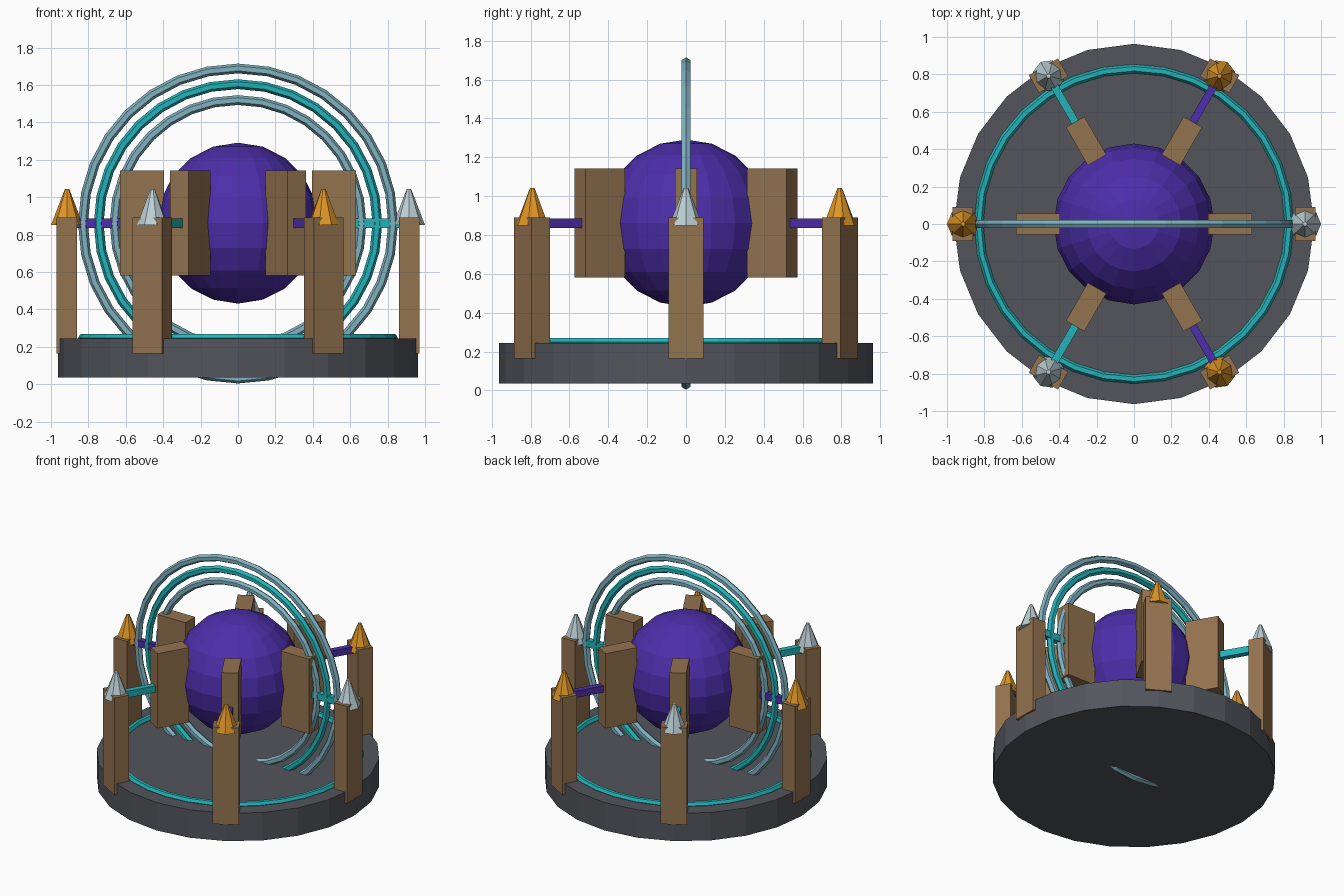
import bpy, bmesh, math
from mathutils import Matrix, Vector

if "Cube" in bpy.data.objects:
    bpy.data.objects.remove(bpy.data.objects["Cube"])


def srgb(r, g, b):
    return [((c / 255 + 0.055) / 1.055) ** 2.4 for c in (r, g, b)] + [1.0]


def material(name, rgb):
    m = bpy.data.materials.new(name)
    m.diffuse_color = srgb(*rgb)
    m.use_nodes = True
    m.node_tree.nodes["Principled BSDF"].inputs["Base Color"].default_value = m.diffuse_color
    return m


STONE = material("dark stone", (82, 85, 92))
WOOD = material("brown wood", (148, 115, 79))
PURPLE = material("deep purple", (76, 46, 170))
TEAL = material("teal", (36, 178, 184))
PALE = material("pale blue", (128, 178, 192))
GOLD = material("gold", (222, 150, 38))
SILVER = material("silver", (188, 208, 213))

CENTRE = 0.859  # height of the orb and the upright rings


def finish(name, bm, mat, matrix=Matrix()):
    bmesh.ops.transform(bm, matrix=matrix, verts=bm.verts)
    bmesh.ops.recalc_face_normals(bm, faces=bm.faces)
    mesh = bpy.data.meshes.new(name)
    bm.to_mesh(mesh)
    bm.free()
    mesh.materials.append(mat)
    ob = bpy.data.objects.new(name, mesh)
    bpy.context.collection.objects.link(ob)
    return ob


def cone(name, sides, r1, r2, z0, z1, mat, matrix=Matrix()):
    bm = bmesh.new()
    bmesh.ops.create_cone(bm, cap_ends=True, segments=sides, radius1=r1,
                          radius2=r2, depth=z1 - z0)
    return finish(name, bm, mat, matrix @ Matrix.Translation((0, 0, (z0 + z1) / 2)))


def radial_box(name, r0, r1, width, z0, z1, mat, turn):
    bm = bmesh.new()
    bmesh.ops.create_cube(bm, size=1)
    place = Matrix.Translation(((r0 + r1) / 2, 0, (z0 + z1) / 2))
    size = Matrix.Diagonal((r1 - r0, width, z1 - z0, 1))
    return finish(name, bm, mat, turn @ place @ size)


def ring(name, major, minor, mat, matrix, segments=32, sides=6):
    bm = bmesh.new()
    loops = []
    for i in range(segments):
        turn = Matrix.Rotation(math.tau * i / segments, 3, 'Z')
        loops.append([bm.verts.new(turn @ Vector((
            major + minor * math.cos(math.tau * j / sides), 0,
            minor * math.sin(math.tau * j / sides)))) for j in range(sides)])
    for i in range(segments):
        a, b = loops[i], loops[(i + 1) % segments]
        for j in range(sides):
            k = (j + 1) % sides
            bm.faces.new((a[j], b[j], b[k], a[k]))
    return finish(name, bm, mat, matrix)


# Round base with an inlaid ring
cone("base", 24, 0.963, 0.963, 0.035, 0.244, STONE)
ring("base_ring", 0.83, 0.024, TEAL, Matrix.Translation((0, 0, 0.248)))

# Central orb
bm = bmesh.new()
bmesh.ops.create_uvsphere(bm, u_segments=20, v_segments=10, radius=0.43)
finish("orb", bm, PURPLE, Matrix.Translation((0, 0, CENTRE + 0.002)))

# Three nested upright rings
upright = Matrix.Translation((0, 0, CENTRE)) @ Matrix.Rotation(math.pi / 2, 4, 'X')
for name, radius, mat in (("outer_ring", 0.829, PALE), ("middle_ring", 0.745, TEAL),
                          ("inner_ring", 0.66, PALE)):
    ring(name, radius, 0.026, mat, upright)

# Six stations: inner fin, connecting rod, outer post and pointed cap
for i in range(6):
    turn = Matrix.Rotation(math.tau * i / 6, 4, 'Z')
    odd = i % 2 == 1
    radial_box(f"fin_{i}", 0.395, 0.63, 0.114, 0.581, 1.142, WOOD, turn)
    radial_box(f"rod_{i}", 0.60, 0.88, 0.042, 0.836, 0.886, PURPLE if odd else TEAL, turn)
    radial_box(f"post_{i}", 0.86, 0.97, 0.18, 0.163, 0.89, WOOD, turn)
    cone(f"cap_{i}", 8, 0.086, 0.012, 0.85, 1.043, GOLD if odd else SILVER,
         turn @ Matrix.Translation((0.914, 0, 0)))
